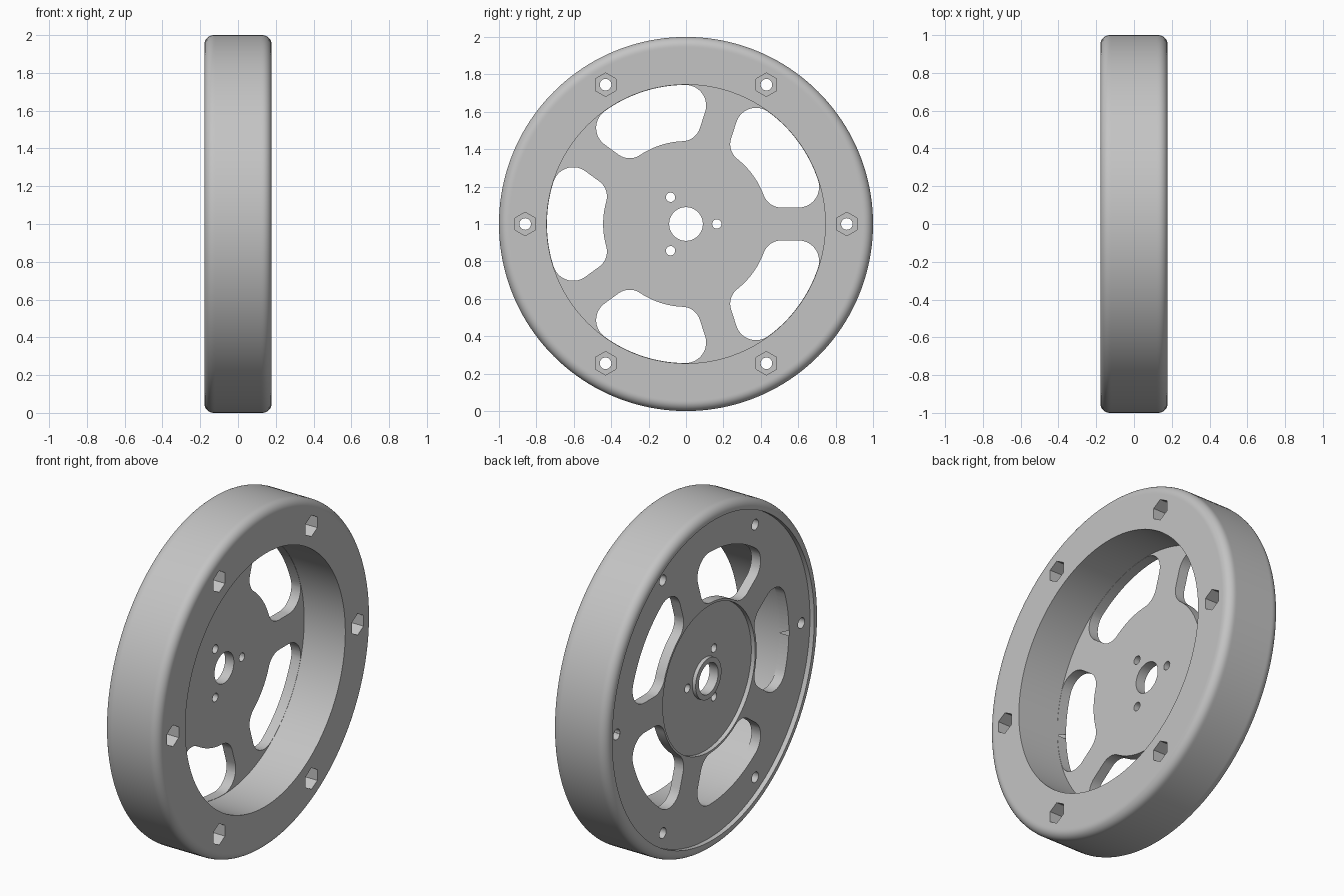
import bpy, bmesh, math
from math import sin, cos, pi, radians

old = bpy.data.objects.get("Cube")
if old:
    bpy.data.objects.remove(old, do_unlink=True)

AXLE_Z = 1.0
HALF_W = 0.178
SEGMENTS = 160

grey = bpy.data.materials.new("light_grey")
grey.use_nodes = True
colour = (0.55, 0.55, 0.55, 1)
grey.diffuse_color = colour
grey.node_tree.nodes["Principled BSDF"].inputs["Base Color"].default_value = colour


def make_object(name, bm):
    bmesh.ops.recalc_face_normals(bm, faces=bm.faces)
    mesh = bpy.data.meshes.new(name)
    bm.to_mesh(mesh)
    bm.free()
    mesh.materials.append(grey)
    ob = bpy.data.objects.new(name, mesh)
    ob.location.z = AXLE_Z
    bpy.context.scene.collection.objects.link(ob)
    return ob


def arc(cu, cv, r, a0, a1, n):
    """Points on a circular arc, angles in radians."""
    return [(cu + r * cos(a0 + (a1 - a0) * i / n),
             cv + r * sin(a0 + (a1 - a0) * i / n)) for i in range(n + 1)]


def circle(cu, cv, r, n, start=0):
    return arc(cu, cv, r, start, start + 2 * pi, n)[:-1]


def rotate(points, a):
    return [(u * cos(a) - v * sin(a), u * sin(a) + v * cos(a)) for u, v in points]


def prism(bm, outline, x0, x1):
    """Extrude a (y, z) outline along the axle."""
    ends = [[bm.verts.new((x, y, z)) for y, z in outline] for x in (x0, x1)]
    bm.faces.new(ends[0])
    bm.faces.new(ends[1])
    n = len(outline)
    for i in range(n):
        j = (i + 1) % n
        bm.faces.new((ends[0][i], ends[0][j], ends[1][j], ends[1][i]))


def window_outline(r_in=0.443, r_out=0.7435, gap=0.088, f_in=0.10, f_out=0.11):
    """Rounded opening between two spokes, the first spoke lying along +y."""
    v_in, v_out = gap + f_in, gap + f_out
    a_in = math.asin(v_in / (r_in + f_in))
    a_out = math.asin(v_out / (r_out - f_out))
    u_in, u_out = v_in / math.tan(a_in), v_out / math.tan(a_out)
    end = arc(u_in, v_in, f_in, pi + a_in, 1.5 * pi, 10)
    end += arc(u_out, v_out, f_out, 1.5 * pi, 2 * pi + a_out, 14)
    pitch = 2 * pi / 5
    other = rotate([(u, -v) for u, v in reversed(end)], pitch)
    outer = arc(0, 0, r_out, a_out, pitch - a_out, 16)[1:-1]
    inner = arc(0, 0, r_in, pitch - a_in, a_in, 12)[1:-1]
    return end + outer + other + inner


# Wheel body: (x, radius) section turned about the axle
fillet = 0.05
left_edge = arc(-HALF_W + fillet, 1 - fillet, fillet, pi, pi / 2, 8)
right_edge = arc(HALF_W - fillet, 1 - fillet, fillet, pi / 2, 0, 8)
section = [(-0.147, 0.09), (-0.147, 0.12), (-0.125, 0.12), (-0.125, 0.43),
           (-0.15, 0.43), (-0.15, 0.94), (-HALF_W, 0.94)]
section += left_edge + [(-0.12, 1), (0.12, 1)] + right_edge
section += [(HALF_W, 0.943), (HALF_W, 0.745), (-0.09, 0.745), (-0.09, 0.09)]
bm = bmesh.new()
rings = []
for s in range(SEGMENTS):
    a = 2 * pi * s / SEGMENTS
    rings.append([bm.verts.new((x, r * cos(a), r * sin(a))) for x, r in section])
for s in range(SEGMENTS):
    a, b = rings[s], rings[(s + 1) % SEGMENTS]
    for i in range(len(section)):
        j = (i + 1) % len(section)
        bm.faces.new((a[i], a[j], b[j], b[i]))
wheel = make_object("wheel", bm)

# Through cuts: five windows, six rim bolt holes, three hub bolt holes
bm = bmesh.new()
for k in range(5):
    prism(bm, rotate(window_outline(), 2 * pi * k / 5), -0.3, -0.05)
for k in range(6):
    prism(bm, rotate(circle(0.86, 0, 0.031, 24), pi * k / 3), -0.3, 0.3)
for k in range(3):
    prism(bm, rotate(circle(0.165, 0, 0.025, 20), 2 * pi * k / 3), -0.3, 0)
through_cutter = make_object("through_cutter", bm)

# Hexagonal nut pockets in the right face, points upward
bm = bmesh.new()
for k in range(6):
    a = pi * k / 3
    hexagon = circle(0.86 * cos(a), 0.86 * sin(a), 0.063, 6, pi / 6)
    prism(bm, hexagon, -0.03, 0.3)
nut_cutter = make_object("nut_cutter", bm)

# Apply the cuts and discard the cutters
for cutter in (through_cutter, nut_cutter):
    cutter.hide_render = True
    mod = wheel.modifiers.new("cut", 'BOOLEAN')
    mod.operation = 'DIFFERENCE'
    mod.solver = 'EXACT'
    mod.object = cutter
bpy.context.view_layer.update()
evaluated = wheel.evaluated_get(bpy.context.evaluated_depsgraph_get())
cut_mesh = bpy.data.meshes.new_from_object(evaluated)
wheel.modifiers.clear()
wheel.data = cut_mesh
for cutter in (through_cutter, nut_cutter):
    bpy.data.objects.remove(cutter, do_unlink=True)

# Smooth shading with crisp edges
for ob in bpy.context.selected_objects:
    ob.select_set(False)
wheel.select_set(True)
bpy.context.view_layer.objects.active = wheel
bpy.ops.object.shade_smooth_by_angle(angle=radians(30))
